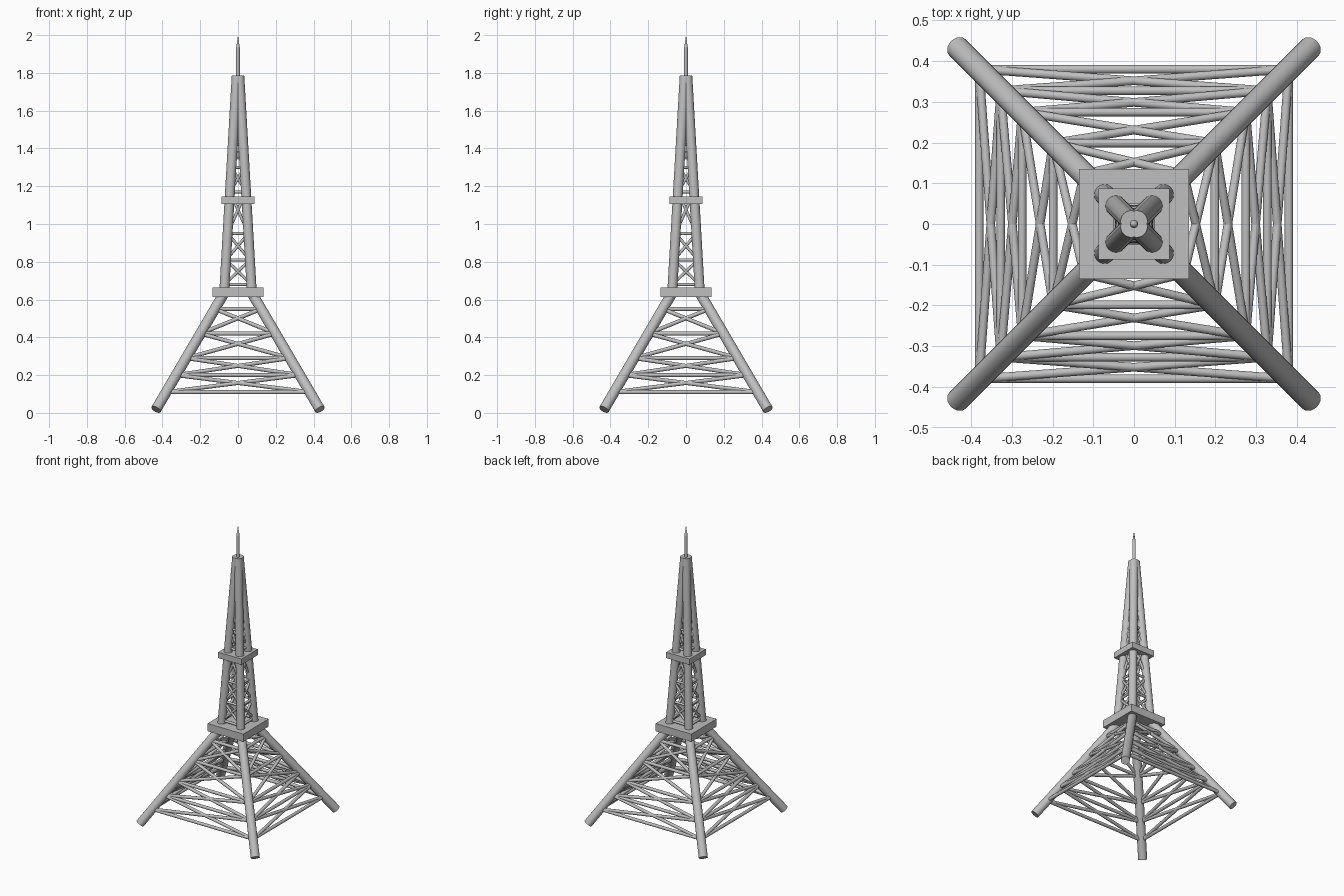
import bpy
from mathutils import Vector

cube = bpy.data.objects.get("Cube")
if cube:
    bpy.data.objects.remove(cube, do_unlink=True)

steel = bpy.data.materials.new("steel_grey")
steel.use_nodes = True
grey = (0.52, 0.52, 0.52, 1)
steel.diffuse_color = grey
steel.node_tree.nodes["Principled BSDF"].inputs["Base Color"].default_value = grey


def finish(name, smooth=True):
    obj = bpy.context.object
    obj.name = name
    obj.data.materials.append(steel)
    if smooth:
        bpy.ops.object.shade_smooth_by_angle()
    return obj


def rod(name, start, end, radius, sides=16):
    start, end = Vector(start), Vector(end)
    axis = end - start
    bpy.ops.mesh.primitive_cylinder_add(
        vertices=sides, radius=radius, depth=axis.length, location=(start + end) / 2,
        rotation=axis.to_track_quat('Z', 'Y').to_euler())
    return finish(name)


def platform(name, half, bottom, top):
    bpy.ops.mesh.primitive_cube_add(size=1, location=(0, 0, (bottom + top) / 2))
    bpy.context.object.scale = (2 * half, 2 * half, top - bottom)
    bpy.ops.object.transform_apply(location=False, rotation=False, scale=True)
    return finish(name, False)


CORNERS = [(1, -1), (1, 1), (-1, 1), (-1, -1)]


def tower_stage(name, low, high, leg_radius, levels, brace_radius):
    """Four leaning legs, with horizontal bars and crossed braces on every side."""
    def at(corner, z):
        t = (z - low[1]) / (high[1] - low[1])
        offset = low[0] + t * (high[0] - low[0])
        return (corner[0] * offset, corner[1] * offset, z)

    for i, a in enumerate(CORNERS):
        b = CORNERS[(i + 1) % 4]
        rod(name + "_leg", at(a, low[1]), at(a, high[1]), leg_radius, 24)
        for z in levels:
            rod(name + "_bar", at(a, z), at(b, z), brace_radius)
        for z0, z1 in zip(levels, levels[1:]):
            rod(name + "_brace", at(a, z0), at(b, z1), brace_radius)
            rod(name + "_brace", at(b, z0), at(a, z1), brace_radius)


# Spreading base and slender upper tower
tower_stage("base", (0.434, 0.018), (0.07, 0.64), 0.028,
            [0.11, 0.20, 0.29, 0.42, 0.55], 0.0105)
tower_stage("tower", (0.073, 0.64), (0.007, 1.785), 0.026,
            [0.68, 0.81, 0.95, 1.17, 1.30, 1.42], 0.008)

# Viewing platforms
platform("lower_platform", 0.135, 0.613, 0.665)
platform("upper_platform", 0.0875, 1.105, 1.145)

# Mast with a pointed tip
rod("mast", (0, 0, 1.75), (0, 0, 1.93), 0.01)
bpy.ops.mesh.primitive_cone_add(vertices=16, radius1=0.01, radius2=0, depth=0.07,
                                location=(0, 0, 1.965))
finish("mast_tip")
